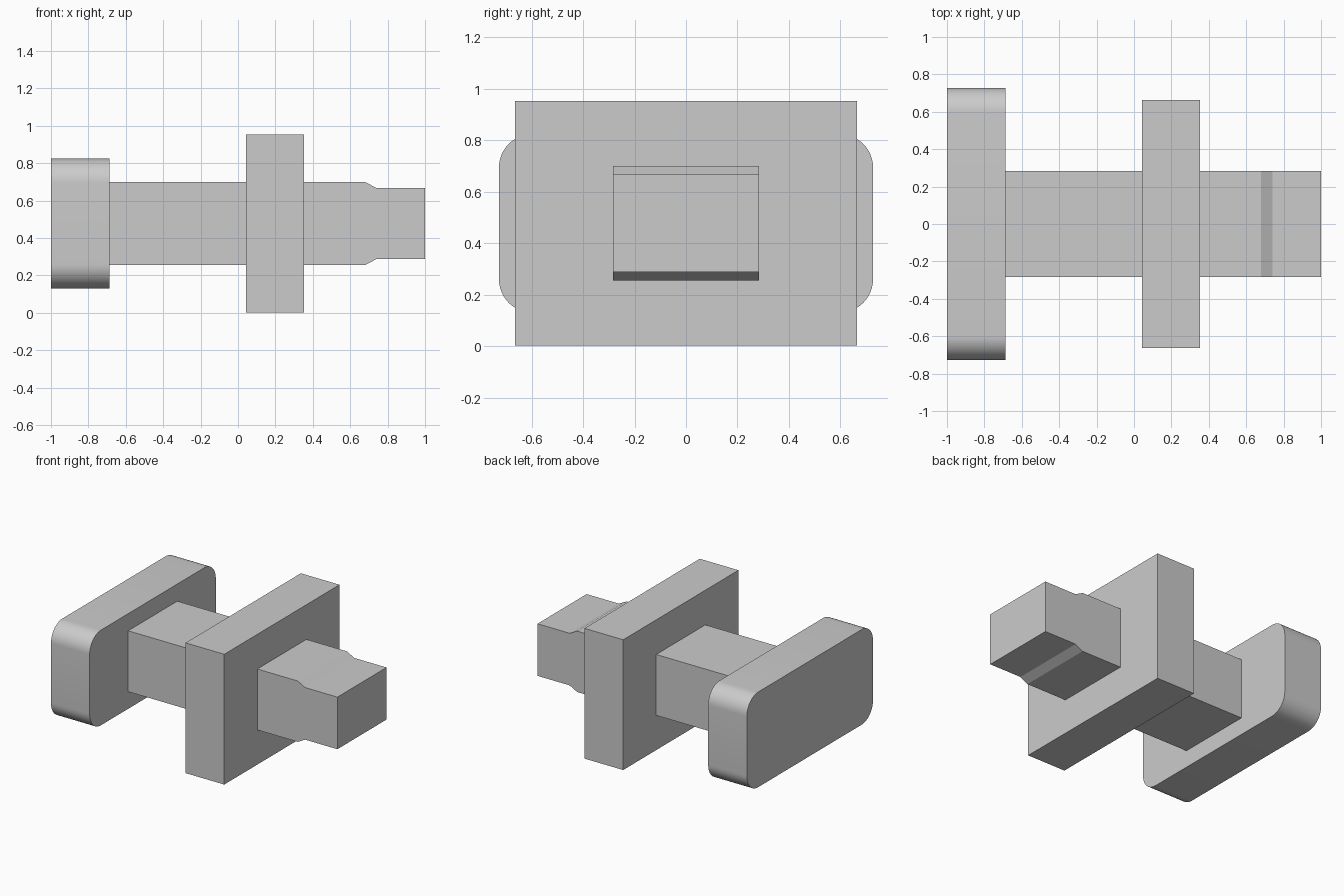
import bpy
import bmesh
from math import cos, sin, radians
from mathutils import Vector

default = bpy.data.objects.get("Cube")
if default:
    bpy.data.objects.remove(default, do_unlink=True)

MID_Z = 0.477  # height of the shared axis

grey = bpy.data.materials.new("light_grey")
grey.use_nodes = True
colour = (0.6, 0.6, 0.6, 1)
grey.diffuse_color = colour
grey.node_tree.nodes["Principled BSDF"].inputs["Base Color"].default_value = colour


def extrude(name, points, offset):
    """Extrude a closed outline along the offset vector into a solid."""
    bm = bmesh.new()
    face = bm.faces.new([bm.verts.new(p) for p in points])
    result = bmesh.ops.extrude_face_region(bm, geom=[face], use_keep_orig=True)
    moved = [g for g in result["geom"] if isinstance(g, bmesh.types.BMVert)]
    bmesh.ops.translate(bm, verts=moved, vec=Vector(offset))
    bmesh.ops.recalc_face_normals(bm, faces=bm.faces)
    mesh = bpy.data.meshes.new(name)
    bm.to_mesh(mesh)
    bm.free()
    mesh.materials.append(grey)
    obj = bpy.data.objects.new(name, mesh)
    bpy.context.collection.objects.link(obj)
    return obj


def rectangle(x, half_y, half_z, radius=0, steps=12):
    """Outline facing x, with corners rounded when a radius is given."""
    points = []
    for quarter, (sy, sz) in enumerate([(1, 1), (-1, 1), (-1, -1), (1, -1)]):
        cy, cz = sy * (half_y - radius), sz * (half_z - radius)
        for i in range(steps + 1 if radius else 1):
            a = radians(90 * (quarter + i / steps))
            points.append((x, cy + radius * cos(a), MID_Z + cz + radius * sin(a)))
    return points


# Rounded end plate
plate = extrude("end_plate", rectangle(-1, 0.727, 0.347, 0.13), (0.312, 0, 0))
bpy.ops.object.select_all(action="DESELECT")
plate.select_set(True)
bpy.context.view_layer.objects.active = plate
bpy.ops.object.shade_smooth_by_angle(angle=radians(30))

# Square flange
extrude("flange", rectangle(0.042, 0.664, 0.475), (0.312, 0, 0))

# Shaft with a stepped tip, mirrored about its axis
upper = [(-0.688, 0.222), (0.68, 0.222), (0.74, 0.19), (1, 0.19)]
outline = upper + [(x, -h) for x, h in reversed(upper)]
extrude("shaft", [(x, -0.283, MID_Z + h) for x, h in outline], (0, 0.566, 0))
